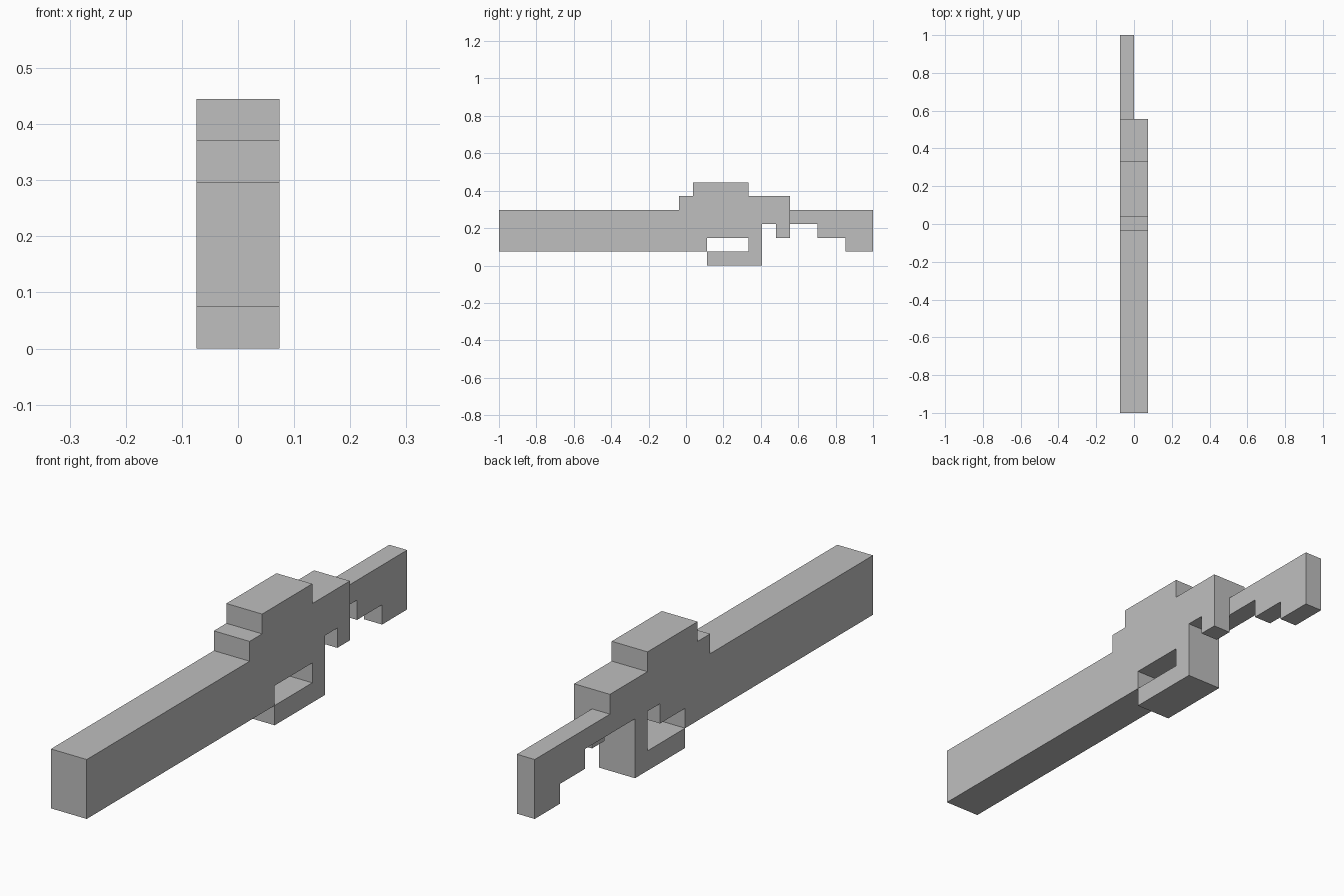
import bpy
import bmesh

cube = bpy.data.objects.get("Cube")
if cube:
    bpy.data.objects.remove(cube, do_unlink=True)

U = 2 / 27          # one grid step
HALF_LENGTH = 1.0

gray = bpy.data.materials.new("plain_gray")
gray.use_nodes = True
color = (0.52, 0.52, 0.52, 1)
gray.diffuse_color = color
gray.node_tree.nodes["Principled BSDF"].inputs["Base Color"].default_value = color


def extrude_profile(name, outline, x0, x1):
    """Extrude a side outline of (y, z) grid steps from x0 to x1."""
    bm = bmesh.new()
    verts = [bm.verts.new((x0 * U, y * U - HALF_LENGTH, z * U)) for y, z in outline]
    face = bm.faces.new(verts)
    result = bmesh.ops.extrude_face_region(bm, geom=[face])
    moved = [g for g in result["geom"] if isinstance(g, bmesh.types.BMVert)]
    bmesh.ops.translate(bm, verts=moved, vec=((x1 - x0) * U, 0, 0))
    bmesh.ops.recalc_face_normals(bm, faces=bm.faces)
    mesh = bpy.data.meshes.new(name)
    bm.to_mesh(mesh)
    bm.free()
    mesh.materials.append(gray)
    obj = bpy.data.objects.new(name, mesh)
    bpy.context.collection.objects.link(obj)
    return obj


# Shared upper line of the barrel and stepped receiver, front to back
top = [(0, 1), (0, 4), (13, 4), (13, 5), (14, 5), (14, 6), (18, 6), (18, 5), (21, 5)]
# Loop guard under the receiver, back to front
guard = [(19, 3), (19, 0), (15, 0), (15, 1), (18, 1)]

# Right half of the body, with the small rear lug
extrude_profile("body_lug_side",
                top + [(21, 2), (20, 2), (20, 3)] + guard + [(18, 2), (15, 2), (15, 1)],
                0, 1)

# Other half, with a notch above the guard and no lug
extrude_profile("body_notch_side",
                top + [(21, 3)] + guard + [(18, 3), (17, 3), (17, 2), (15, 2), (15, 1)],
                -1, 0)

# Stepped half-width stock at the back
extrude_profile("stock",
                [(21, 4), (27, 4), (27, 1), (25, 1), (25, 2), (23, 2), (23, 3), (21, 3)],
                -1, 0)
